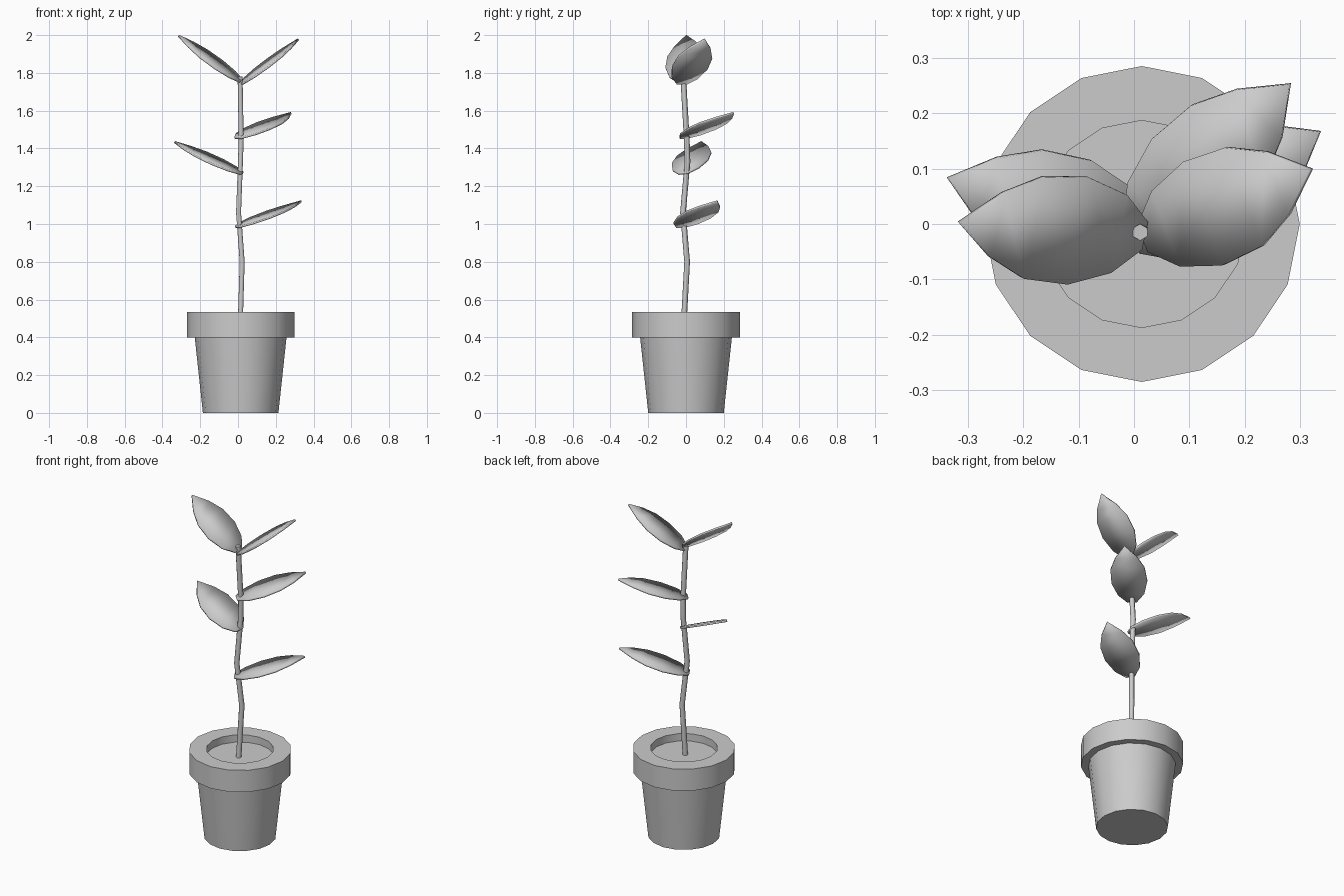
import bpy, bmesh, math
from mathutils import Vector

if "Cube" in bpy.data.objects:
    bpy.data.objects.remove(bpy.data.objects["Cube"])


def add_object(name, bm, angle=30):
    bmesh.ops.recalc_face_normals(bm, faces=bm.faces)
    mesh = bpy.data.meshes.new(name)
    bm.to_mesh(mesh)
    bm.free()
    obj = bpy.data.objects.new(name, mesh)
    bpy.context.collection.objects.link(obj)
    bpy.ops.object.select_all(action='DESELECT')
    obj.select_set(True)
    bpy.context.view_layer.objects.active = obj
    bpy.ops.object.shade_smooth_by_angle(angle=math.radians(angle))
    return obj


def lathe(name, profile, center, sides=16):
    bm = bmesh.new()
    verts = [bm.verts.new((r, 0, z)) for r, z in profile]
    edges = [bm.edges.new(p) for p in zip(verts, verts[1:])]
    bmesh.ops.spin(bm, geom=verts + edges, axis=(0, 0, 1), cent=(0, 0, 0),
                   angle=2 * math.pi, steps=sides, use_duplicate=False)
    bmesh.ops.remove_doubles(bm, verts=bm.verts, dist=0.0005)
    obj = add_object(name, bm)
    obj.location = center
    return obj


def leaf(name, base, tip, plan_side):
    """Pointed flat leaf from base to tip; plan_side is its width direction seen from above."""
    base, tip = Vector(base), Vector(tip)
    axis = tip - base
    px, py = plan_side
    side = Vector((px, py, -(axis.x * px + axis.y * py) / axis.z)).normalized()
    bm = bmesh.new()
    rows = []
    for t, half in LEAF_SHAPE:
        c = base + axis * t
        rows.append((bm.verts.new(c - side * half), bm.verts.new(c + side * half)))
    for (a, b), (c, d) in zip(rows, rows[1:]):
        bm.faces.new((a, c, d, b))
    bm.faces.new((rows[-1][0], bm.verts.new(tip), rows[-1][1]))
    obj = add_object(name, bm)
    mod = obj.modifiers.new("thickness", 'SOLIDIFY')
    mod.thickness = 0.011
    mod.offset = 0


# Pot with thick rim, and the soil sunk inside it
POT_X = 0.014
lathe("pot", [(0, 0), (0.2, 0), (0.243, 0.4), (0.285, 0.4), (0.285, 0.533),
              (0.187, 0.533), (0.187, 0.485)], (POT_X, 0, 0))
lathe("soil", [(0.187, 0.488), (0, 0.488)], (POT_X, 0, 0))

# Slightly crooked six-sided stem
path = [(0.012, -0.012, 0.47), (0.022, 0.006, 0.8), (0.003, -0.016, 1.06),
        (0.013, 0.008, 1.33), (0.017, 0.004, 1.45), (0.011, -0.015, 1.78)]
curve = bpy.data.curves.new("stem", 'CURVE')
curve.dimensions = '3D'
curve.bevel_depth = 0.015
curve.bevel_resolution = 1
curve.use_fill_caps = True
spline = curve.splines.new('POLY')
spline.points.add(len(path) - 1)
for p, co in zip(spline.points, path):
    p.co = (*co, 1)
bpy.context.collection.objects.link(bpy.data.objects.new("stem", curve))

# Leaves: fraction along the length, half width
LEAF_SHAPE = [(0, 0.026), (0.14, 0.073), (0.36, 0.1), (0.6, 0.095), (0.8, 0.06)]
leaf("leaf_top_left", (0.017, -0.02, 1.757), (-0.315, 0.003, 1.997), (0.2, 0.95))
leaf("leaf_top_right", (0.018, -0.025, 1.742), (0.32, 0.099, 1.978), (-0.35, 0.94))
leaf("leaf_upper_back", (0, -0.015, 1.456), (0.282, 0.253, 1.588), (-0.69, 0.726))
leaf("leaf_middle_left", (0.02, -0.015, 1.268), (-0.336, 0.083, 1.434), (0.31, 0.95))
leaf("leaf_lower_right", (-0.002, -0.03, 0.985), (0.336, 0.167, 1.12), (-0.503, 0.864))
